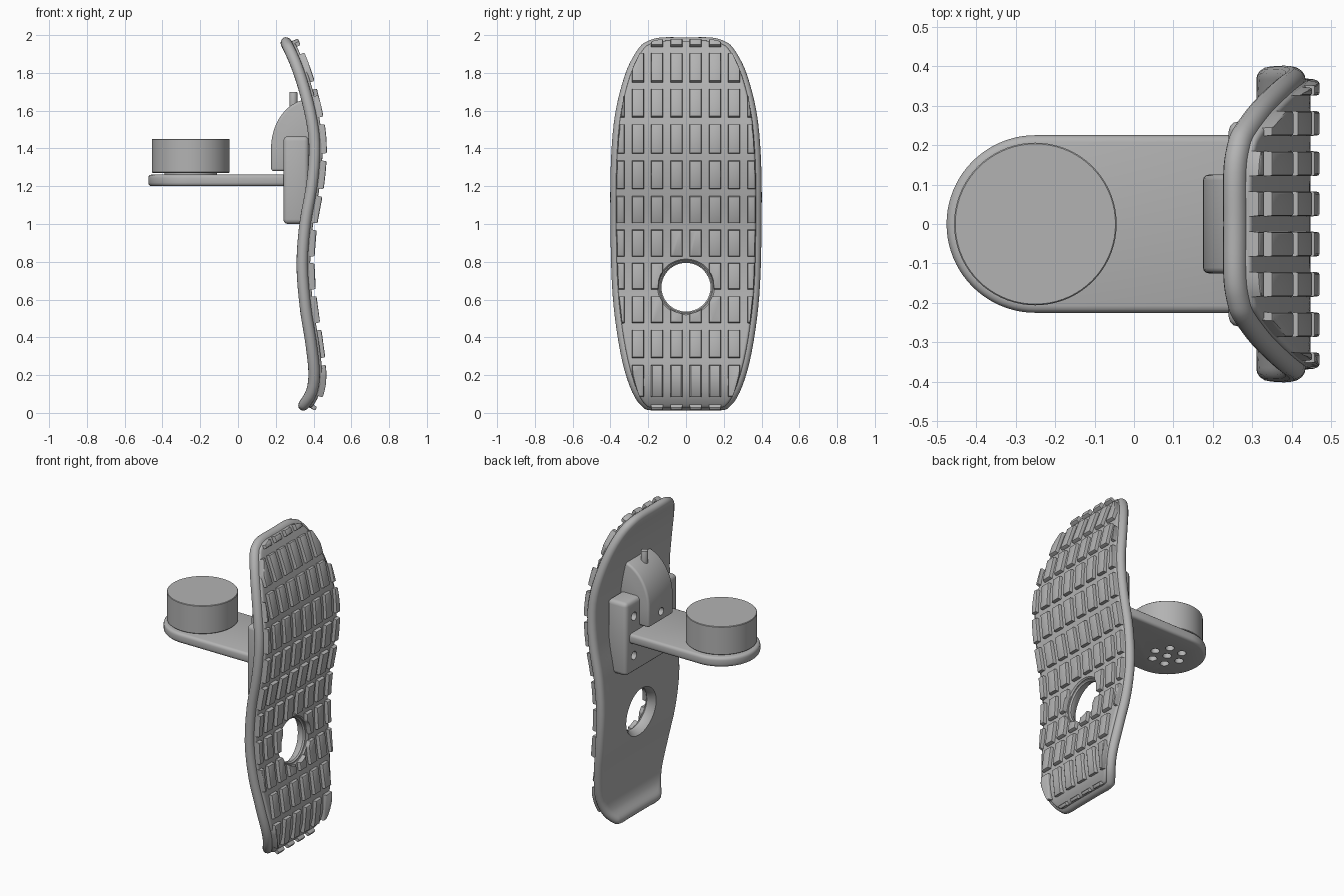
import bpy, bmesh, math
from mathutils import Vector, Matrix

cube = bpy.data.objects.get("Cube")
if cube:
    bpy.data.objects.remove(cube, do_unlink=True)

grey = bpy.data.materials.new("plain_grey")
grey.use_nodes = True
grey.diffuse_color = (0.45, 0.45, 0.45, 1)
grey.node_tree.nodes["Principled BSDF"].inputs["Base Color"].default_value = (0.45, 0.45, 0.45, 1)


# ---- helpers ----
def finish(name, bm, bevel=0, segments=3, holes=None):
    bmesh.ops.recalc_face_normals(bm, faces=bm.faces)
    mesh = bpy.data.meshes.new(name)
    bm.to_mesh(mesh)
    bm.free()
    mesh.materials.append(grey)
    ob = bpy.data.objects.new(name, mesh)
    bpy.context.collection.objects.link(ob)
    bpy.ops.object.select_all(action='DESELECT')
    ob.select_set(True)
    bpy.context.view_layer.objects.active = ob
    if bevel:
        mod = ob.modifiers.new("Bevel", 'BEVEL')
        mod.width, mod.segments, mod.limit_method = bevel, segments, 'ANGLE'
        mod.angle_limit = math.radians(40)
        bpy.ops.object.modifier_apply(modifier=mod.name)
    if holes:
        cutter_mesh = bpy.data.meshes.new("hole_cutter")
        holes.to_mesh(cutter_mesh)
        holes.free()
        cutter = bpy.data.objects.new("hole_cutter", cutter_mesh)
        bpy.context.collection.objects.link(cutter)
        cutter.hide_render = True
        mod = ob.modifiers.new("Holes", 'BOOLEAN')
        mod.operation, mod.object, mod.solver = 'DIFFERENCE', cutter, 'EXACT'
        bpy.ops.object.modifier_apply(modifier=mod.name)
        bpy.data.objects.remove(cutter, do_unlink=True)
    bpy.ops.object.shade_smooth_by_angle(angle=math.radians(35))
    return ob


def add_cylinder(bm, centre, radius, depth, axis='Z', sides=24):
    turn = Matrix.Rotation(math.pi / 2, 4, 'Y') if axis == 'X' else Matrix()
    bmesh.ops.create_cone(bm, cap_ends=True, segments=sides, radius1=radius, radius2=radius,
                          depth=depth, matrix=Matrix.Translation(centre) @ turn)


def prism(name, points, push, **options):
    bm = bmesh.new()
    face = bm.faces.new([bm.verts.new(p) for p in points])
    new = bmesh.ops.extrude_face_region(bm, geom=[face], use_keep_orig=True)["geom"]
    bmesh.ops.translate(bm, vec=push, verts=[g for g in new if isinstance(g, bmesh.types.BMVert)])
    return finish(name, bm, **options)


# ---- wavy side curve of the board: (z, x) ----
WAVE = [(0.01, 0.325), (0.1, 0.385), (0.2, 0.403), (0.38, 0.385), (0.55, 0.358), (0.78, 0.34),
        (1.0, 0.355), (1.2, 0.39), (1.37, 0.405), (1.5, 0.398), (1.68, 0.36), (1.85, 0.305), (1.99, 0.24)]


def wave(z):
    last = len(WAVE) - 1
    i = max([k for k in range(last) if WAVE[k][0] <= z], default=0)

    def slope(k):
        a, b = WAVE[max(k - 1, 0)], WAVE[min(k + 1, last)]
        return (b[1] - a[1]) / (b[0] - a[0])
    (z0, x0), (z1, x1) = WAVE[i], WAVE[i + 1]
    d = z1 - z0
    t = (z - z0) / d
    return (x0 * (1 + 2 * t) * (1 - t) ** 2 + d * slope(i) * t * (1 - t) ** 2
            + x1 * t * t * (3 - 2 * t) + d * slope(i + 1) * t * t * (t - 1))


def bend(p, h):
    """Place a flat (y, z) point on the wave, raised by h along its normal."""
    s = (wave(p.y + 0.004) - wave(p.y - 0.004)) / 0.008
    n = Vector((1, 0, -s)).normalized()
    return Vector((wave(p.y), p.x, p.y)) + n * h


# ---- outline of the board in (y, z) ----
HALF = [(0.0, 0.018), (0.1, 0.018), (0.185, 0.018), (0.23, 0.035), (0.285, 0.11), (0.337, 0.27),
        (0.376, 0.5), (0.394, 0.72), (0.4, 1.0), (0.4, 1.25), (0.388, 1.48), (0.362, 1.65),
        (0.312, 1.82), (0.25, 1.93), (0.2, 1.967), (0.13, 1.985), (0.0, 1.985)]
ring = [Vector(p) for p in HALF] + [Vector((-y, z)) for y, z in HALF[-2:0:-1]]
outline = []
for i, b in enumerate(ring):
    a, c, d = ring[i - 1], ring[(i + 1) % len(ring)], ring[(i + 2) % len(ring)]
    for k in range(4):
        t = k / 4
        outline.append(0.5 * (2 * b + (c - a) * t + (2 * a - 5 * b + 4 * c - d) * t * t
                              + (3 * b - a - 3 * c + d) * t ** 3))
count = len(outline)
HOLE = Vector((0, 0.664))


def inset(amount):
    pts = []
    for i, p in enumerate(outline):
        tangent = (outline[(i + 1) % count] - outline[i - 1]).normalized()
        pts.append(p - Vector((tangent.y, -tangent.x)) * amount)
    return pts


def circle(radius):
    return [HOLE + (p - HOLE).normalized() * radius for p in outline]


def sheet(name, margin, low, high, front_hole, back_hole, steps=40):
    """Bent slab with a rounded rim and a round hole, lofted as closed rings."""
    mid, half = (low + high) / 2, (high - low) / 2
    loops = []
    for k in range(9):
        a = math.pi * (k / 8 - 0.5)
        loops.append((inset(margin + half * (1 - math.cos(a))), mid + half * math.sin(a)))
    edge = inset(margin + half)
    front, back = circle(front_hole + 0.008), circle(back_hole)
    for k in range(1, steps + 1):
        loops.append(([p.lerp(q, k / steps) for p, q in zip(edge, front)], high))
    loops += [(circle(front_hole), high - 0.008), (circle(front_hole), mid)]
    for k in range(steps):
        loops.append(([q.lerp(p, k / steps) for p, q in zip(edge, back)], low))
    bm = bmesh.new()
    rows = [[bm.verts.new(bend(p, h)) for p in pts] for pts, h in loops]
    for r, row in enumerate(rows):
        nxt = rows[(r + 1) % len(rows)]
        for i in range(count):
            j = (i + 1) % count
            bm.faces.new((row[i], row[j], nxt[j], nxt[i]))
    return finish(name, bm)


sheet("board", 0, -0.03, 0.03, 0.13, 0.15)
sheet("tread_base", 0.03, 0.018, 0.042, 0.143, 0.143)


# ---- tread pads: a grid trimmed to the outline and the hole ----
def clip(poly, axis, limit, sign):
    out = []
    for a, b in zip(poly, poly[1:] + poly[:1]):
        da, db = sign * (limit - a[axis]), sign * (limit - b[axis])
        if da >= 0:
            out.append(a)
        if da * db < 0:
            out.append(a.lerp(b, da / (da - db)))
    return out


def trim_hole(poly, centre, radius=0.146):
    side = 1 if centre.y > HOLE.y else -1
    out = []
    for a, b in zip(poly, poly[1:] + poly[:1]):
        for k in range(12):
            p = a.lerp(b, k / 12)
            if (p - HOLE).length < radius:
                p.y = HOLE.y + side * math.sqrt(radius ** 2 - p.x ** 2)
            if not out or (p - out[-1]).length > 0.001:
                out.append(p)
    return out


pads = bmesh.new()
border = inset(0.032)
for row in range(-8, 4):
    for col in range(8):
        c = Vector(((col - 3.5) * 0.102, 1.447 + row * 0.1815))
        poly = border
        for axis, size in ((0, 0.032), (1, 0.0725)):
            for sign in (1, -1):
                poly = clip(poly, axis, c[axis] + sign * size, sign)
        gap = (c - HOLE).length
        if len(poly) < 3 or gap < 0.1:
            continue
        if gap < 0.25:
            poly = trim_hole(poly, c)
        lo = Vector([min(p[k] for p in poly) for k in (0, 1)])
        hi = Vector([max(p[k] for p in poly) for k in (0, 1)])
        if min(hi - lo) < 0.012:
            continue
        m, s = (lo + hi) / 2, (hi - lo) / 2
        levels = []
        for h, shrink in ((0.036, 0), (0.058, 0.001), (0.063, 0.003), (0.065, 0.007)):
            levels.append([pads.verts.new(bend(Vector([m[k] + (p[k] - m[k]) * max(0.3, 1 - shrink / s[k])
                                                       for k in (0, 1)]), h)) for p in poly])
        pads.faces.new(levels[0])
        pads.faces.new(levels[-1])
        for a, b in zip(levels, levels[1:]):
            for i in range(len(poly)):
                j = (i + 1) % len(poly)
                pads.faces.new((a[i], a[j], b[j], b[i]))
finish("tread_pads", pads)

# ---- mounting block with four screw holes ----
screws = bmesh.new()
for y in (-0.18, 0.18):
    for z in (1.11, 1.36):
        add_cylinder(screws, (0.24, y, z), 0.026, 0.08, 'X')
block = [(0.24, -0.26, 1.0), (0.24, 0.26, 1.0), (0.24, 0.26, 1.465), (0.24, -0.26, 1.465)]
prism("mounting_block", block, (0.135, 0, 0), bevel=0.025, holes=screws)

# ---- curved housing and its peg ----
screw = bmesh.new()
add_cylinder(screw, (0.175, 0, 1.34), 0.024, 0.06, 'X')
arc = [(0.385 - 0.21 * math.cos(a), 1.4 + 0.262 * math.sin(a))
       for a in [math.radians(6 * k) for k in range(16)]]
side = [(0.385, 1.28), (0.175, 1.28)] + arc
prism("curved_housing", [(x, -0.125, z) for x, z in side], (0, 0.25, 0), bevel=0.014, holes=screw)
peg = bmesh.new()
add_cylinder(peg, (0.293, 0, 1.64), 0.021, 0.12)
finish("peg", peg, bevel=0.005, segments=2)

# ---- arm with a rounded end and drain holes underneath ----
CENTRE = Vector((-0.25, 0, 0))
drains = bmesh.new()
add_cylinder(drains, (CENTRE.x, 0, 1.2), 0.026, 0.08)
for k in range(6):
    a = k * math.pi / 3
    add_cylinder(drains, (CENTRE.x + 0.09 * math.cos(a), 0.09 * math.sin(a), 1.2), 0.026, 0.08)
end = [math.pi * (0.5 + k / 40) for k in range(41)]
slab = [(0.26, 0.225, 1.2)] + [(CENTRE.x + 0.225 * math.cos(a), 0.225 * math.sin(a), 1.2) for a in end]
prism("arm", slab + [(0.26, -0.225, 1.2)], (0, 0, 0.062), bevel=0.018, holes=drains)

# ---- round puck on a short neck ----
neck = bmesh.new()
add_cylinder(neck, (CENTRE.x, 0, 1.265), 0.14, 0.03, sides=48)
finish("puck_neck", neck)
puck = bmesh.new()
add_cylinder(puck, (CENTRE.x, 0, 1.361), 0.206, 0.18, sides=72)
finish("puck", puck, bevel=0.003, segments=1)
